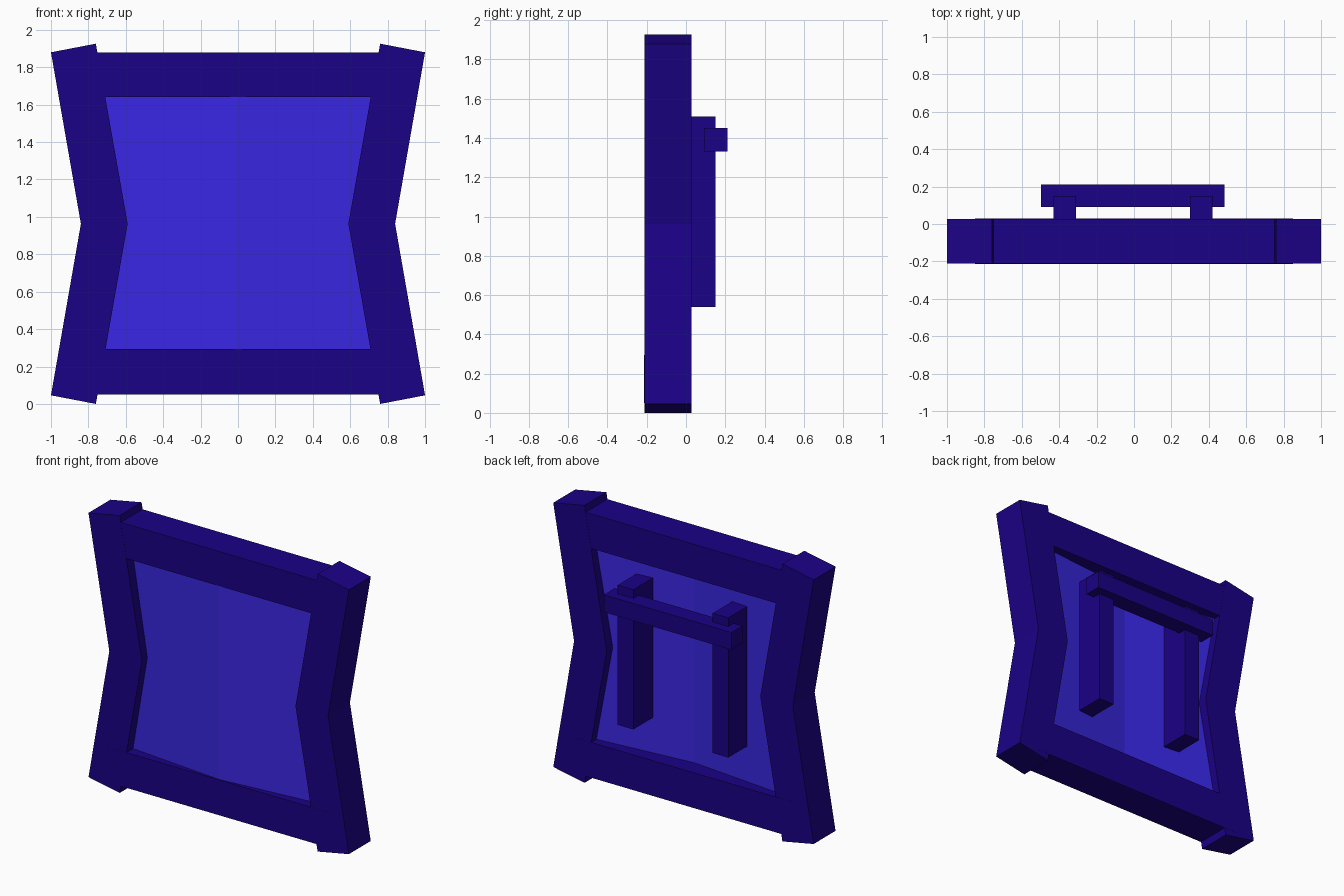
import bpy
import bmesh

if "Cube" in bpy.data.objects:
    bpy.data.objects.remove(bpy.data.objects["Cube"], do_unlink=True)


def make_material(name, color):
    mat = bpy.data.materials.new(name)
    mat.use_nodes = True
    mat.diffuse_color = color
    mat.node_tree.nodes["Principled BSDF"].inputs["Base Color"].default_value = color
    return mat


frame_mat = make_material("dark indigo", (0.011, 0.0005, 0.238, 1))
panel_mat = make_material("bright violet blue", (0.042, 0.02, 0.77, 1))


def prism(name, outline, offset, mat):
    """Extrude a flat 3D outline along an offset vector."""
    bm = bmesh.new()
    face = bm.faces.new([bm.verts.new(p) for p in outline])
    top = bmesh.ops.extrude_face_region(bm, geom=[face])
    verts = [g for g in top["geom"] if isinstance(g, bmesh.types.BMVert)]
    bmesh.ops.translate(bm, verts=verts, vec=offset)
    bmesh.ops.recalc_face_normals(bm, faces=bm.faces)
    mesh = bpy.data.meshes.new(name)
    bm.to_mesh(mesh)
    bm.free()
    mesh.materials.append(mat)
    obj = bpy.data.objects.new(name, mesh)
    bpy.context.collection.objects.link(obj)
    return obj


def box(name, x, y, z, mat):
    outline = [(x[0], y[0], z[0]), (x[1], y[0], z[0]),
               (x[1], y[0], z[1]), (x[0], y[0], z[1])]
    return prism(name, outline, (0, y[1] - y[0], 0), mat)


FRONT, BACK, MID = -0.212, 0.028, 0.963

# Uprights bent inward at mid height, with slanted ends
half = [(0.59, 0), (0.76, MID), (1.0, 0.917), (0.84, 0)]
profile = half + [(x, -z) for x, z in reversed(half[1:3])]
for side, name in ((1, "left_upright"), (-1, "right_upright")):
    outline = [(side * x, FRONT, MID + z) for x, z in profile]
    prism(name, outline, (0, BACK - FRONT, 0), frame_mat)

# Horizontal rails; the lower one stands very slightly proud
box("top_rail", (-0.82, 0.82), (FRONT + 0.001, BACK - 0.001), (1.64, 1.88), frame_mat)
box("bottom_rail", (-0.85, 0.85), (FRONT - 0.001, BACK + 0.001), (0.05, 0.295), frame_mat)

# Thick panel folded along its vertical centre line, ridge toward the front
fold = [(-0.74, -0.137), (0, -0.207), (0.74, -0.137)]
section = fold + [(x, y + 0.112) for x, y in reversed(fold)]
panel = prism("panel", [(x, y, 0.2) for x, y in section], (0, 0, 1.54), panel_mat)

# Narrow the panel at the waist so that it stays inside the uprights
bm = bmesh.new()
bm.from_mesh(panel.data)
bmesh.ops.bisect_plane(bm, geom=bm.verts[:] + bm.edges[:] + bm.faces[:],
                       plane_co=(0, 0, MID), plane_no=(0, 0, 1))
for v in bm.verts:
    if abs(v.co.z - MID) < 0.01 and abs(v.co.x) > 0.5:
        v.co.y -= (abs(v.co.x) - 0.64) * 0.0946
        v.co.x *= 0.64 / abs(v.co.x)
bm.to_mesh(panel.data)
bm.free()

# Rear handle: two posts joined by a crossbar
for name, x in (("left_post", 0.36), ("right_post", -0.37)):
    box(name, (x - 0.06, x + 0.06), (-0.09, 0.15), (0.54, 1.51), frame_mat)
box("crossbar", (-0.497, 0.483), (0.092, 0.212), (1.33, 1.45), frame_mat)
